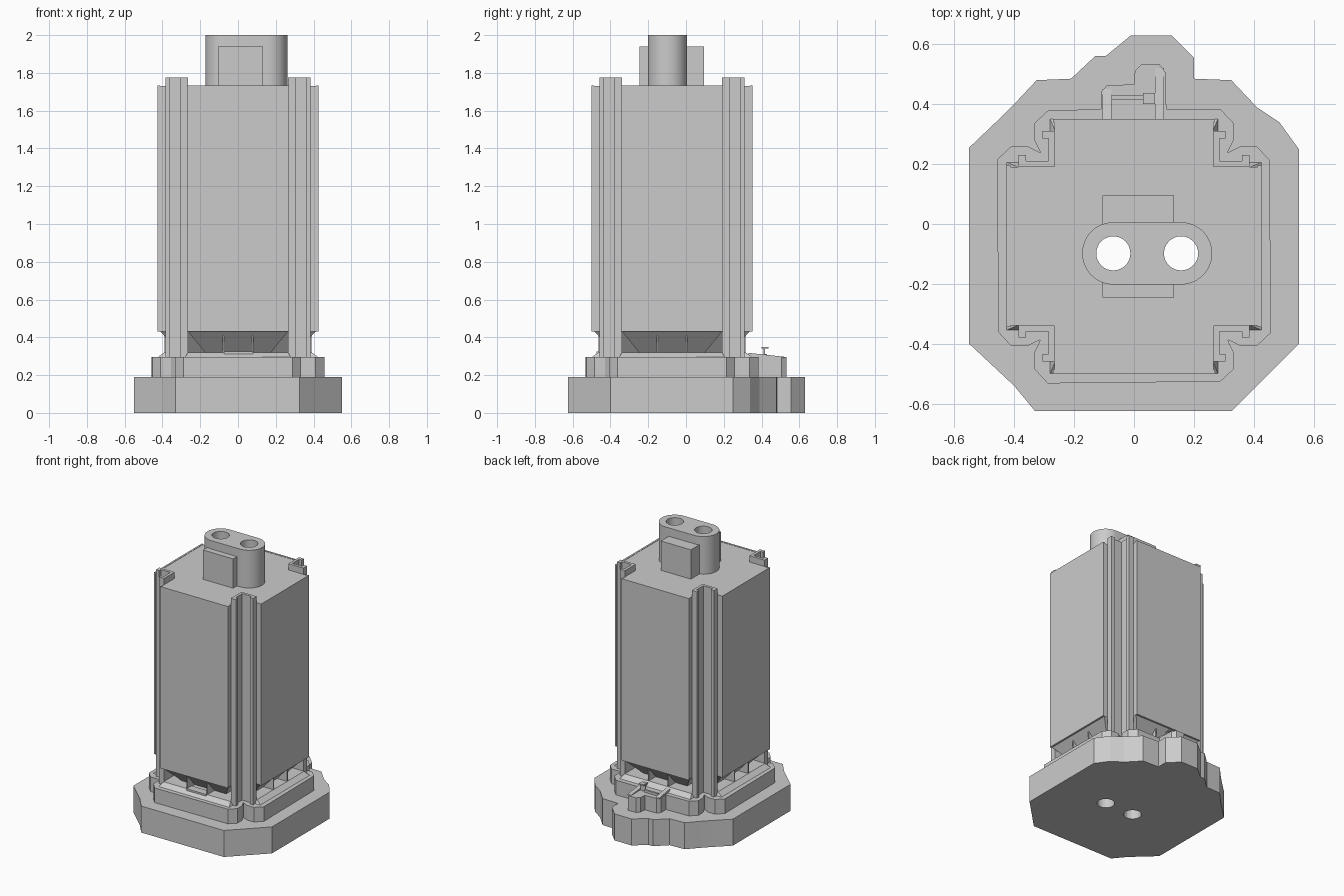
import bpy, bmesh, math
from mathutils import Matrix, Vector

cube = bpy.data.objects.get("Cube")
if cube:
    bpy.data.objects.remove(cube, do_unlink=True)

CY = -0.074  # centre of the tower in y

grey = bpy.data.materials.new("light grey")
grey.use_nodes = True
grey.diffuse_color = (0.6, 0.6, 0.6, 1)
grey.node_tree.nodes["Principled BSDF"].inputs["Base Color"].default_value = (0.6, 0.6, 0.6, 1)


def loft(name, low, z0, z1, high=None, turn=0, cy=0):
    """Solid between a lower and an upper outline, turned by quarter turns."""
    high = high or low
    bm = bmesh.new()
    a = [bm.verts.new((x, y, z0)) for x, y in low]
    b = [bm.verts.new((x, y, z1)) for x, y in high]
    bm.faces.new(a[::-1])
    bm.faces.new(b)
    n = len(a)
    for i in range(n):
        j = (i + 1) % n
        bm.faces.new((a[i], a[j], b[j], b[i]))
    bmesh.ops.recalc_face_normals(bm, faces=bm.faces)
    bm.transform(Matrix.Translation((0, cy, 0)) @ Matrix.Rotation(turn * math.pi / 2, 4, "Z"))
    mesh = bpy.data.meshes.new(name)
    bm.to_mesh(mesh)
    bm.free()
    mesh.materials.append(grey)
    ob = bpy.data.objects.new(name, mesh)
    bpy.context.collection.objects.link(ob)
    return ob


def rect(x0, x1, y0, y1):
    return [(x0, y0), (x1, y0), (x1, y1), (x0, y1)]


def spin(pts):
    """Repeat a corner's points over all four quarters."""
    out = []
    for q in range(4):
        rot = Matrix.Rotation(q * math.pi / 2, 2)
        out += [tuple(rot @ Vector(p)) for p in pts]
    return out


def cross(a, r):
    return spin([(r, a), (a, a), (a, r)])


def arc(cx, cy, r, start, end, n):
    return [(cx + r * math.cos(start + (end - start) * i / n),
             cy + r * math.sin(start + (end - start) * i / n)) for i in range(n + 1)]


# Base slab
base = loft("base_slab", [
    (-0.33, -0.625), (0.325, -0.625), (0.55, -0.4), (0.55, 0.25), (0.485, 0.34),
    (0.41, 0.39), (0.325, 0.48), (0.2, 0.485), (0.2, 0.555), (0.125, 0.63),
    (-0.01, 0.63), (-0.095, 0.56), (-0.13, 0.56), (-0.21, 0.485), (-0.325, 0.48),
    (-0.4, 0.4), (-0.44, 0.36), (-0.55, 0.255), (-0.55, -0.4), (-0.4, -0.54)], 0, 0.19)

# Plinth: notched corners repeated, with a bump on the back side
corner = [(0.452, 0.288), (0.41, 0.333), (0.355, 0.333), (0.312, 0.312),
          (0.333, 0.355), (0.333, 0.41), (0.288, 0.458)]
bump = [(0.108, 0.458), (0.105, 0.58), (0.085, 0.607), (0.025, 0.607), (0.003, 0.585),
        (0.0, 0.54), (-0.09, 0.537), (-0.11, 0.515), (-0.11, 0.458)]
outline = spin(corner)
outline[len(corner):len(corner)] = bump
plinth = loft("plinth", outline, 0.19, 0.295, cy=CY)

# Raised floor, flared underside and tower body
floor = loft("raised_floor", cross(0.28, 0.425), 0.295, 0.32, cross(0.265, 0.39), cy=CY)
funnel = loft("flared_underside", cross(0.175, 0.31), 0.32, 0.432, cross(0.265, 0.412), cy=CY)
body = loft("tower_body", cross(0.265, 0.412), 0.432, 1.73, cy=CY)

# Corner posts, cladding panels and ribs, one set for each side
hook = [(0, 0), (0.12, 0), (0.12, 0.04), (0.095, 0.04), (0.095, 0.02), (0.02, 0.02),
        (0.02, 0.095), (0.04, 0.095), (0.04, 0.12), (0, 0.12)]
post = [(0.265 + x, 0.265 + y) for x, y in hook]
for q, side in enumerate(("left", "back", "right", "front")):
    loft(f"corner_post_{side}", post, 0.295, 1.775, turn=q, cy=CY)
    loft(f"panel_{side}", rect(0.412, 0.425, -0.27, 0.27), 0.43, 1.732, turn=q, cy=CY)
    for k in (-1, 1):
        y = 0.078 * k
        loft(f"rib_{side}", rect(0.3, 0.39, y - 0.004, y + 0.004), 0.315, 0.435, turn=q, cy=CY)

# Block in the front opening
loft("front_block", rect(-0.075, 0.08, -0.475, -0.42), 0.295, 0.325)

# Ramp cheeks, bar and hook on the rear bump
for x0, x1, y1 in ((-0.105, -0.075, 0.45), (0.07, 0.1, 0.52)):
    cheek = loft("rear_cheek", rect(x0, x1, 0.33, y1), 0.29, 0.318)
    for v in cheek.data.vertices:
        if v.co.z > 0.3 and v.co.y > 0.4:
            v.co.z = 0.297
loft("rear_bar", rect(-0.075, 0.03, 0.415, 0.43), 0.295, 0.312)
loft("rear_hook_stem", rect(0.03, 0.07, 0.41, 0.418), 0.295, 0.35)
loft("rear_hook_top", rect(0.03, 0.07, 0.4, 0.437), 0.342, 0.35)

# Chimney with its side block
block = loft("chimney_block", rect(-0.105, 0.133, -0.245, 0.095), 1.73, 1.94)
h = math.pi / 2
chimney = loft("chimney", arc(0.157, -0.098, 0.104, -h, h, 24)
               + arc(-0.069, -0.098, 0.104, h, 3 * h, 24), 1.73, 2.0)

# Two flues bored through everything
for x in (-0.069, 0.157):
    cutter = loft("flue_cutter", arc(x, -0.098, 0.057, 0, 4 * h, 32)[:-1], -0.1, 2.1)
    cutter.hide_render = True
    for ob in (base, plinth, floor, funnel, body, block, chimney):
        mod = ob.modifiers.new("flue", "BOOLEAN")
        mod.operation = "DIFFERENCE"
        mod.solver = "EXACT"
        mod.object = cutter
        bpy.context.view_layer.objects.active = ob
        bpy.ops.object.modifier_apply(modifier=mod.name)
    bpy.data.objects.remove(cutter, do_unlink=True)

# Smooth the round chimney, keep its edges sharp
bpy.ops.object.select_all(action="DESELECT")
chimney.select_set(True)
bpy.context.view_layer.objects.active = chimney
bpy.ops.object.shade_smooth_by_angle(angle=math.radians(30))
